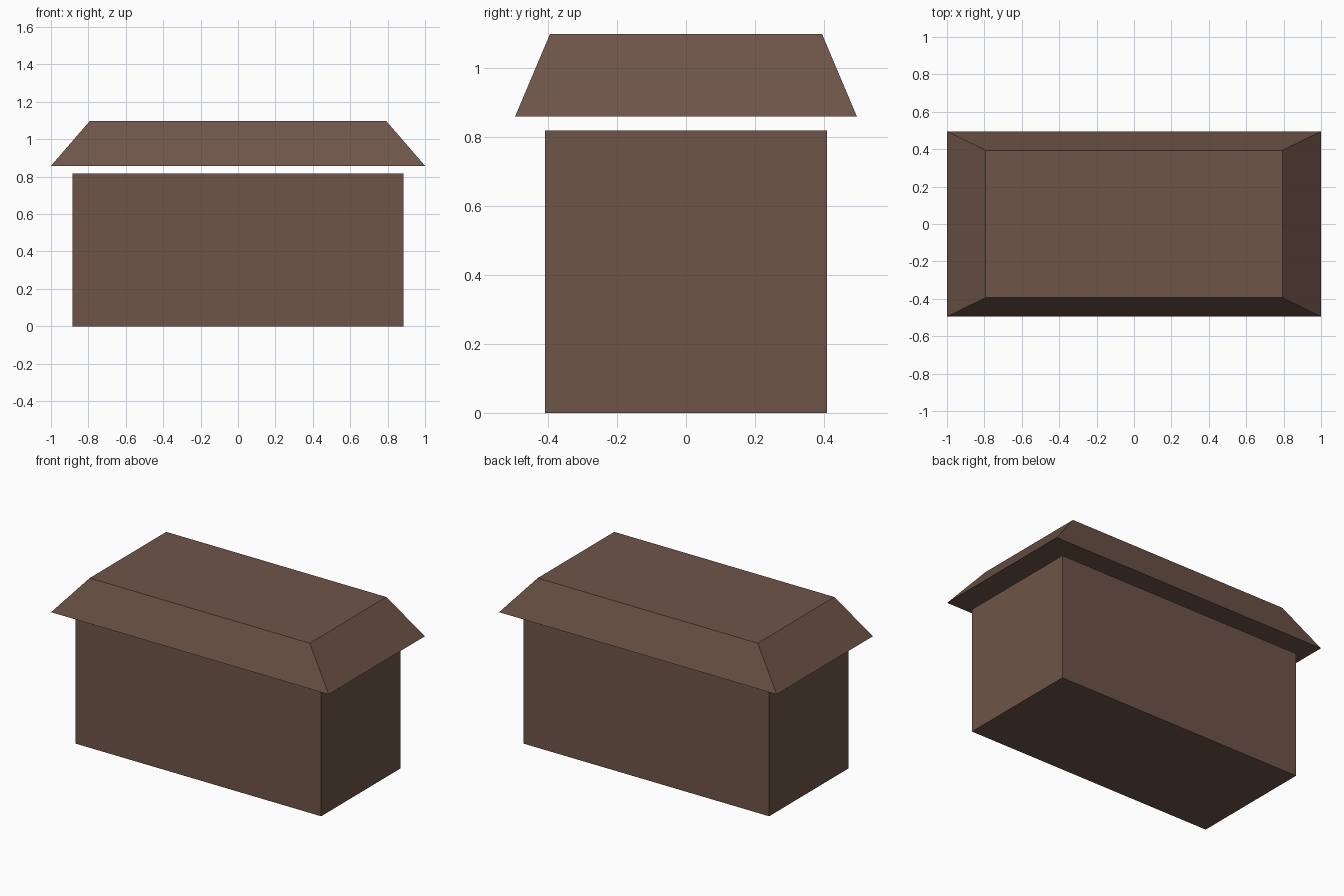
import bpy, bmesh

if "Cube" in bpy.data.objects:
    bpy.data.objects.remove(bpy.data.objects["Cube"])

brown = bpy.data.materials.new("brown")
brown.diffuse_color = (0.156, 0.089, 0.065, 1)
brown.use_nodes = True
brown.node_tree.nodes["Principled BSDF"].inputs["Base Color"].default_value = brown.diffuse_color


def tapered_box(name, bottom, top, z0, z1):
    """Closed box whose bottom and top rectangles have their own half sizes."""
    bm = bmesh.new()
    bmesh.ops.create_cube(bm, size=2)
    for v in bm.verts:
        (hx, hy), z = (top, z1) if v.co.z > 0 else (bottom, z0)
        v.co = (v.co.x * hx, v.co.y * hy, z)
    mesh = bpy.data.meshes.new(name)
    bm.to_mesh(mesh)
    bm.free()
    mesh.materials.append(brown)
    obj = bpy.data.objects.new(name, mesh)
    bpy.context.collection.objects.link(obj)
    return obj


# Straight-sided body
tapered_box("body", (0.885, 0.408), (0.885, 0.408), 0, 0.818)

# Overhanging lid with sloped sides, floating just above the body
tapered_box("lid", (1.0, 0.495), (0.793, 0.394), 0.858, 1.097)
